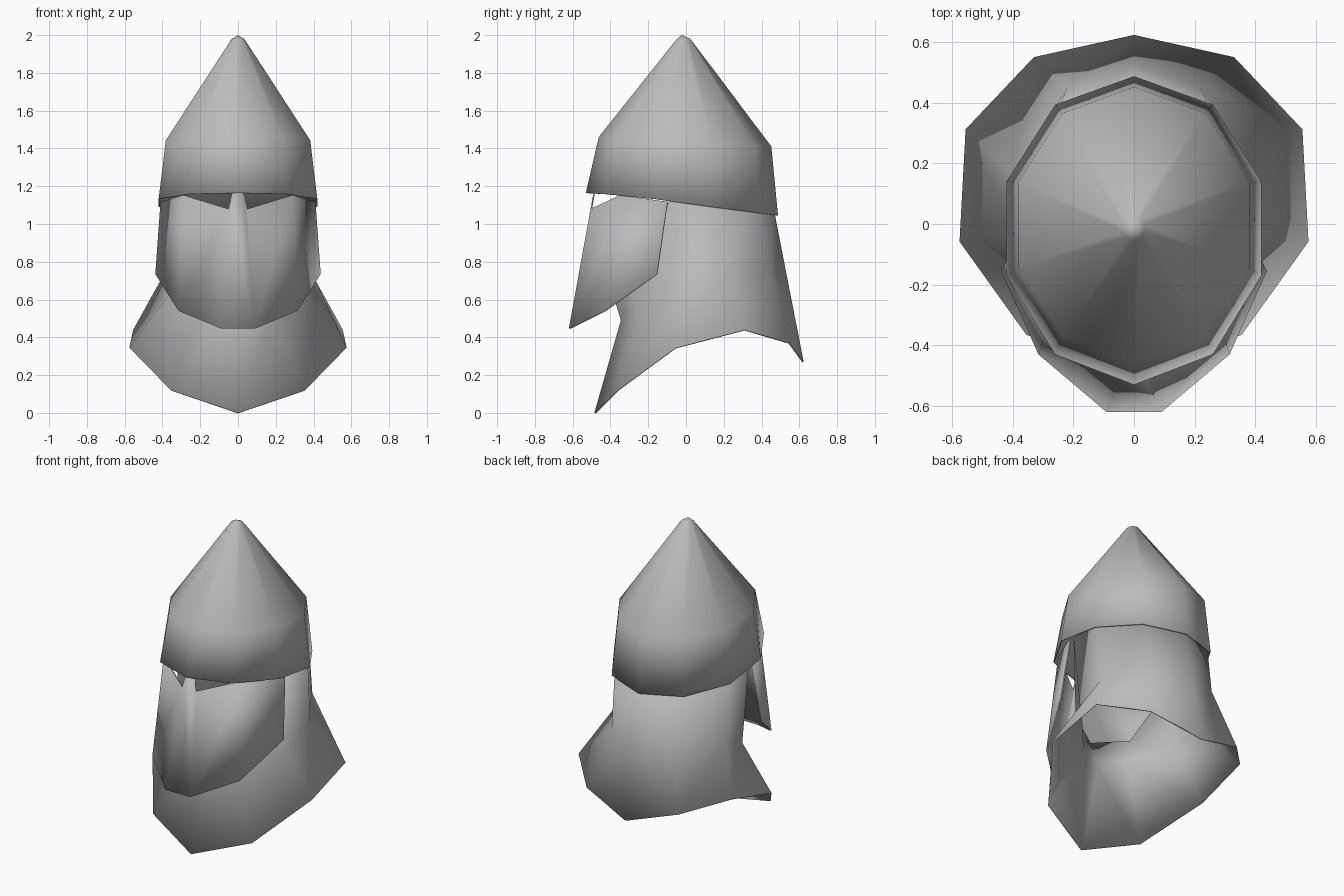
import bpy
import math

if "Cube" in bpy.data.objects:
    bpy.data.objects.remove(bpy.data.objects["Cube"])

steel = bpy.data.materials.new("steel_grey")
steel.diffuse_color = (0.5, 0.5, 0.5, 1.0)
steel.use_nodes = True
steel.node_tree.nodes["Principled BSDF"].inputs["Base Color"].default_value = steel.diffuse_color


def make(name, verts, faces):
    """Create a smooth shaded thin sheet from points and faces."""
    mesh = bpy.data.meshes.new(name)
    mesh.from_pydata(verts, [], faces)
    mesh.materials.append(steel)
    mesh.polygons.foreach_set("use_smooth", [True] * len(mesh.polygons))
    mesh.update()
    obj = bpy.data.objects.new(name, mesh)
    bpy.context.collection.objects.link(obj)
    sheet = obj.modifiers.new("sheet", 'SOLIDIFY')
    sheet.thickness = 0.008
    sheet.offset = -1
    return obj


def ring(rx, ry, cy, z, tilt):
    """Ten sided tilted oval, starting at the front and turning to +x."""
    pts = []
    for k in range(10):
        a = math.radians(-90 + 36 * k)
        y = cy + ry * math.sin(a)
        pts.append((rx * math.cos(a), y, z + tilt * y))
    return pts


def mirrored(half):
    """Complete a ring from its six front-to-back points."""
    return half + [(-x, y, z) for x, y, z in half[4:0:-1]]


def band(a, b, n=10):
    return [(a + i, a + (i + 1) % n, b + (i + 1) % n, b + i) for i in range(n)]


# Conical skull with a steep lower band and a small rounded tip
rim = mirrored([(0, -0.53, 1.165), (0.26, -0.43, 1.159), (0.42, -0.17, 1.133),
                (0.42, 0.14, 1.09), (0.26, 0.393, 1.058), (0, 0.487, 1.045)])
verts = (rim
         + ring(0.402, 0.457, -0.005, 1.435, -0.055)
         + ring(0.037, 0.038, -0.014, 1.978, 0.05)
         + [(0, -0.022, 2.0)])
faces = band(0, 10) + band(10, 20)
faces += [(20 + i, 20 + (i + 1) % 10, 30) for i in range(10)]
make("helmet_skull", verts, faces)

# Neck guard: flared hem, neck line, then the lip and upper edge
hem = mirrored([(0, -0.485, 0.0), (0.355, -0.365, 0.12), (0.575, -0.058, 0.345),
                (0.555, 0.312, 0.44), (0.33, 0.55, 0.37), (0, 0.623, 0.27)])
neck = mirrored([(0, -0.345, 0.49), (0.18, -0.26, 0.52), (0.37, -0.05, 0.62),
                 (0.40, 0.17, 0.72), (0.22, 0.45, 0.75), (0, 0.525, 0.77)])
# Front three points of the upper edge dip to leave a face opening
upper = mirrored([(0, -0.405, 0.69), (0.21, -0.285, 0.73), (0.39, -0.09, 1.125),
                  (0.405, 0.14, 1.12), (0.25, 0.375, 1.09), (0, 0.465, 1.08)])
make("neck_guard", hem + neck + upper, band(0, 10) + band(10, 20))

# Face plate with eye notches on both sides of a nose bridge
half = [(0.09, -0.62, 0.447), (0.315, -0.43, 0.54), (0.438, -0.155, 0.735),
        (0.41, -0.10, 1.118), (0.29, -0.35, 1.153), (0.05, -0.505, 1.08),
        (0.032, -0.49, 1.165)]
verts = half + [(-x, y, z) for x, y, z in half]
faces = [(7, 0, 5, 6, 13, 12)]
for f in [(0, 1, 4, 5), (1, 2, 3, 4)]:
    faces += [f, tuple(i + 7 for i in reversed(f))]
make("face_plate", verts, faces)
